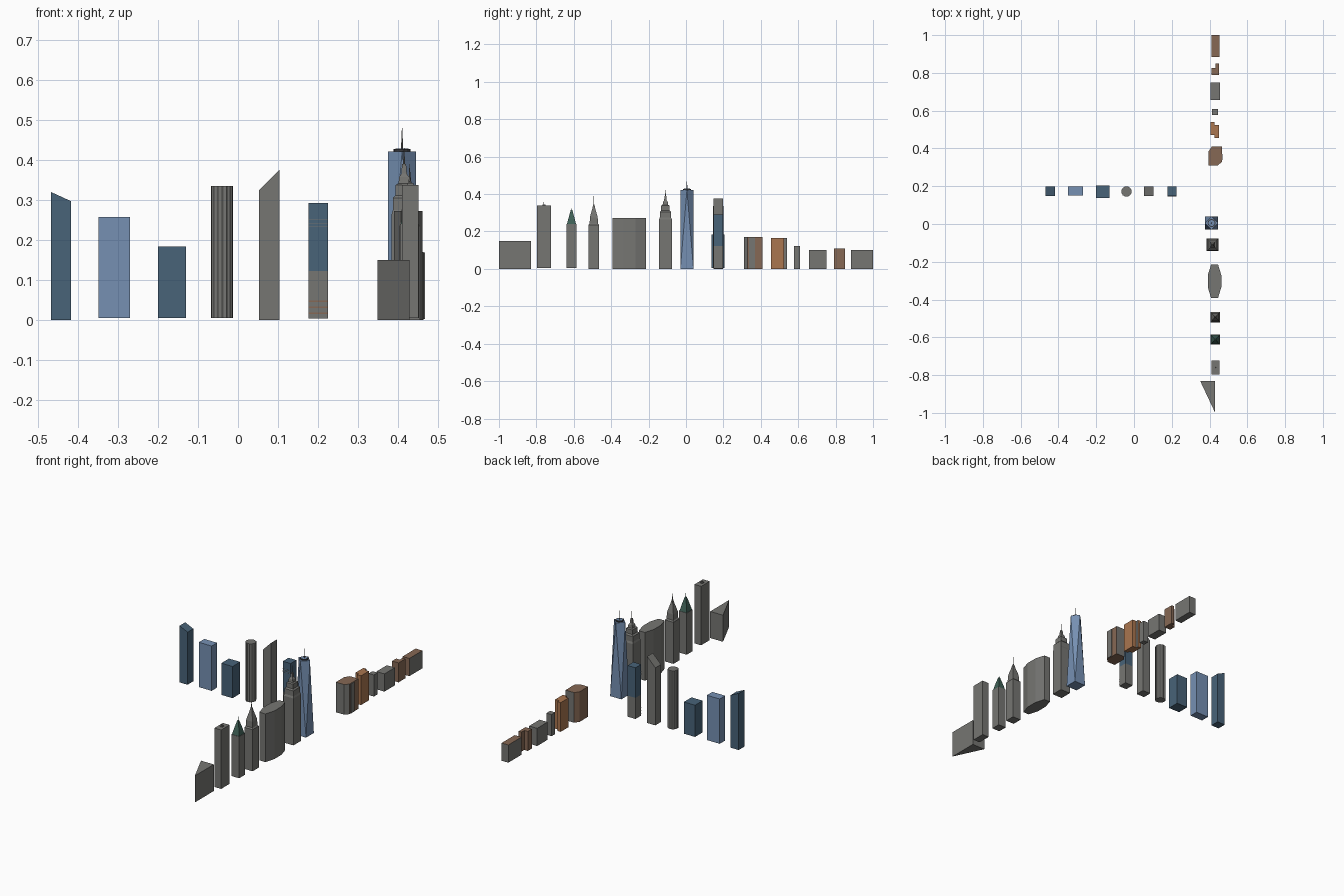
import bpy, bmesh
from math import cos, sin, pi

if "Cube" in bpy.data.objects:
    bpy.data.objects.remove(bpy.data.objects["Cube"])


def material(name, rgb):
    m = bpy.data.materials.new(name)
    m.use_nodes = True
    m.diffuse_color = (*rgb, 1)
    m.node_tree.nodes["Principled BSDF"].inputs["Base Color"].default_value = (*rgb, 1)
    return m


GRAY = material("stone_gray", (0.18, 0.18, 0.17))
LIGHT = material("light_blue_glass", (0.18, 0.28, 0.45))
DEEP = material("deep_blue_glass", (0.065, 0.125, 0.19))
BROWN = material("brown_brick", (0.24, 0.14, 0.09))
ORANGE = material("orange_brick", (0.4, 0.18, 0.08))
GREEN = material("copper_green", (0.05, 0.12, 0.095))
DARK = material("dark_metal", (0.04, 0.04, 0.045))


def loft(name, rings, mat, other=None, special=()):
    """Skin a stack of equal rings; side indices in special (or 'top') take the other colour."""
    bm = bmesh.new()
    rows = [[bm.verts.new(p) for p in ring] for ring in rings]
    n = len(rows[0])
    bm.faces.new(rows[0][::-1])
    bm.faces.new(rows[-1]).material_index = int("top" in special)
    for low, high in zip(rows, rows[1:]):
        for i in range(n):
            j = (i + 1) % n
            f = bm.faces.new((low[i], low[j], high[j], high[i]))
            f.material_index = int(i in special)
    mesh = bpy.data.meshes.new(name)
    bm.to_mesh(mesh)
    bm.free()
    mesh.materials.append(mat)
    if other:
        mesh.materials.append(other)
    obj = bpy.data.objects.new(name, mesh)
    bpy.context.collection.objects.link(obj)
    return obj


def prism(name, outline, z0, top, mat, other=None, special=()):
    """Extrude an outline; top is a height or a function of x."""
    height = top if callable(top) else lambda x: top
    return loft(name, [[(x, y, z0) for x, y in outline],
                       [(x, y, height(x)) for x, y in outline]], mat, other, special)


def rect(x0, x1, y0, y1):
    return [(x0, y0), (x1, y0), (x1, y1), (x0, y1)]


def box(name, x0, x1, y0, y1, z0, z1, mat, other=None, special=()):
    return prism(name, rect(x0, x1, y0, y1), z0, z1, mat, other, special)


def circle(cx, cy, r, n, inner=None):
    radii = (r, inner or r)
    return [(cx + radii[i % 2] * cos(2 * pi * i / n),
             cy + radii[i % 2] * sin(2 * pi * i / n)) for i in range(n)]


def tiers(name, cx, cy, levels, mat):
    """Rectangular tower from (height, half width, half depth) levels."""
    return loft(name, [[(x, y, z) for x, y in rect(cx - a, cx + a, cy - b, cy + b)]
                       for z, a, b in levels], mat)


def spire(name, cx, cy, z0, z1, r, mat=GRAY):
    return loft(name, [[(x, y, z) for x, y in circle(cx, cy, s, 6)]
                       for z, s in ((z0, r), (z1, r * 0.2))], mat)


# Twisted glass tower: eight tall triangles between a square and a turned square
cx, cy, h, z = 0.411, 0.005, 0.035, 0.422
bm = bmesh.new()
low = [bm.verts.new((cx + a * h, cy + b * h, 0)) for a, b in rect(-1, 1, -1, 1)]
high = [bm.verts.new((cx + a * h, cy + b * h, z)) for a, b in ((0, -1), (1, 0), (0, 1), (-1, 0))]
bm.faces.new(low[::-1])
bm.faces.new(high)
for i in range(4):
    j = (i + 1) % 4
    bm.faces.new((low[i], low[j], high[i]))
    bm.faces.new((low[j], high[j], high[i]))
mesh = bpy.data.meshes.new("twisted_tower")
bm.to_mesh(mesh)
bm.free()
mesh.materials.append(LIGHT)
bpy.context.collection.objects.link(bpy.data.objects.new("twisted_tower", mesh))
prism("twisted_tower_ring", circle(cx, cy, 0.021, 20), z, z + 0.006, DARK)
prism("twisted_tower_deck", circle(cx, cy, 0.016, 20), z, z + 0.007, LIGHT)
spire("twisted_tower_mast", cx, cy, z, 0.48, 0.003)

# Stepped tower with mast
cx, cy = 0.416, -0.11
tiers("stepped_tower", cx, cy, [(0, .031, .034), (.265, .031, .034), (.275, .028, .03),
                                (.305, .028, .03), (.312, .021, .023), (.338, .021, .023),
                                (.342, .014, .015), (.358, .012, .013), (.366, .007, .007),
                                (.39, .005, .005)], GRAY)
spire("stepped_tower_mast", cx, cy, 0.385, 0.43, 0.003)

# Broad slab with tapered ends
prism("tapered_slab", [(.408, -.392), (.445, -.392), (.462, -.335), (.462, -.27),
                       (.445, -.215), (.408, -.215), (.391, -.27), (.391, -.335)], 0, 0.272, GRAY)

# Tower with curved crown
cx, cy = 0.43, -0.493
tiers("crowned_tower", cx, cy, [(0, .026, .028), (.235, .026, .028), (.242, .021, .022),
                                (.275, .02, .021), (.297, .015, .015), (.318, .009, .009),
                                (.345, .003, .003)], GRAY)
spire("crowned_tower_spire", cx, cy, 0.335, 0.39, 0.003)

# Tower with copper roof
cx, cy = 0.43, -0.612
tiers("copper_roof_tower", cx, cy, [(0.005, .024, .026), (.24, .024, .026)], GRAY)
tiers("copper_roof", cx, cy, [(.24, .022, .024), (.268, .016, .017), (.315, .004, .004)], GREEN)
spire("copper_roof_finial", cx, cy, 0.31, 0.338, 0.002, GREEN)

# Plain tower with small rooftop mast
box("plain_tower", .411, .4525, -.797, -.722, 0.005, 0.338, GRAY)
box("plain_tower_roof_hut", .425, .439, -.767, -.752, 0.338, 0.343, GRAY)
spire("plain_tower_mast", .432, -.76, 0.338, 0.357, 0.003)

# Wedge block
prism("wedge_block", [(.35, -.83), (.43, -1.0), (.43, -.83)], 0, 0.15, GRAY)

# Low brick blocks
prism("chamfered_block", [(.395, .31), (.445, .31), (.465, .33), (.465, .41), (.412, .41), (.395, .385)],
      0, 0.17, BROWN, GRAY, (0, 1, 3))
box("chamfered_block_panel", .464, .469, .338, .37, 0.002, 0.168, GRAY)
prism("offset_block", [(.405, .47), (.425, .47), (.425, .455), (.45, .455), (.45, .525),
                       (.425, .525), (.425, .54), (.405, .54)], 0, 0.165, ORANGE, GRAY, (5,))
box("small_block", .413, .445, .577, .61, 0, 0.122, GRAY)
box("wide_block", .405, .455, .657, .75, 0, 0.10, GRAY)
prism("corner_block", [(.41, .79), (.45, .79), (.45, .85), (.432, .85), (.432, .826), (.41, .826)],
      0, 0.11, BROWN)
box("end_block", .41, .452, .883, 1.0, 0, 0.10, GRAY, BROWN, (0, "top"))

# Glass blocks
prism("slanted_glass_tower", rect(-.468, -.418, .147, .198), 0,
      lambda x: 0.32 if x < -.44 else 0.297, DEEP)
box("light_glass_tower", -.35, -.27, .15, .199, 0.004, 0.257, LIGHT)
box("deep_glass_block", -.2, -.13, .137, .205, 0.005, 0.184, DEEP)

# Fluted round tower
prism("fluted_round_tower", circle(-.04, .172, .028, 32, .026), 0.005, 0.335, GRAY)

# Tower with slanted roof
prism("slanted_roof_tower", rect(.053, .104, .147, .198), 0,
      lambda x: 0.325 if x < .08 else 0.376, GRAY)

# Two-tone tower with floor bands
x0, x1, y0, y1 = .177, .226, .147, .198
box("two_tone_base", x0, x1, y0, y1, 0.003, 0.122, GRAY)
box("two_tone_upper", x0, x1, y0, y1, 0.122, 0.292, DEEP)
for i in range(3):
    z = 0.232 + i * 0.009
    box(f"upper_band_{i + 1}", x0, x1, y0 - .001, y0, z, z + 0.0015, GRAY)
    z = 0.015 + i * 0.015
    box(f"base_band_{i + 1}", x0, x1, y0 - .001, y0, z, z + 0.003, BROWN)
